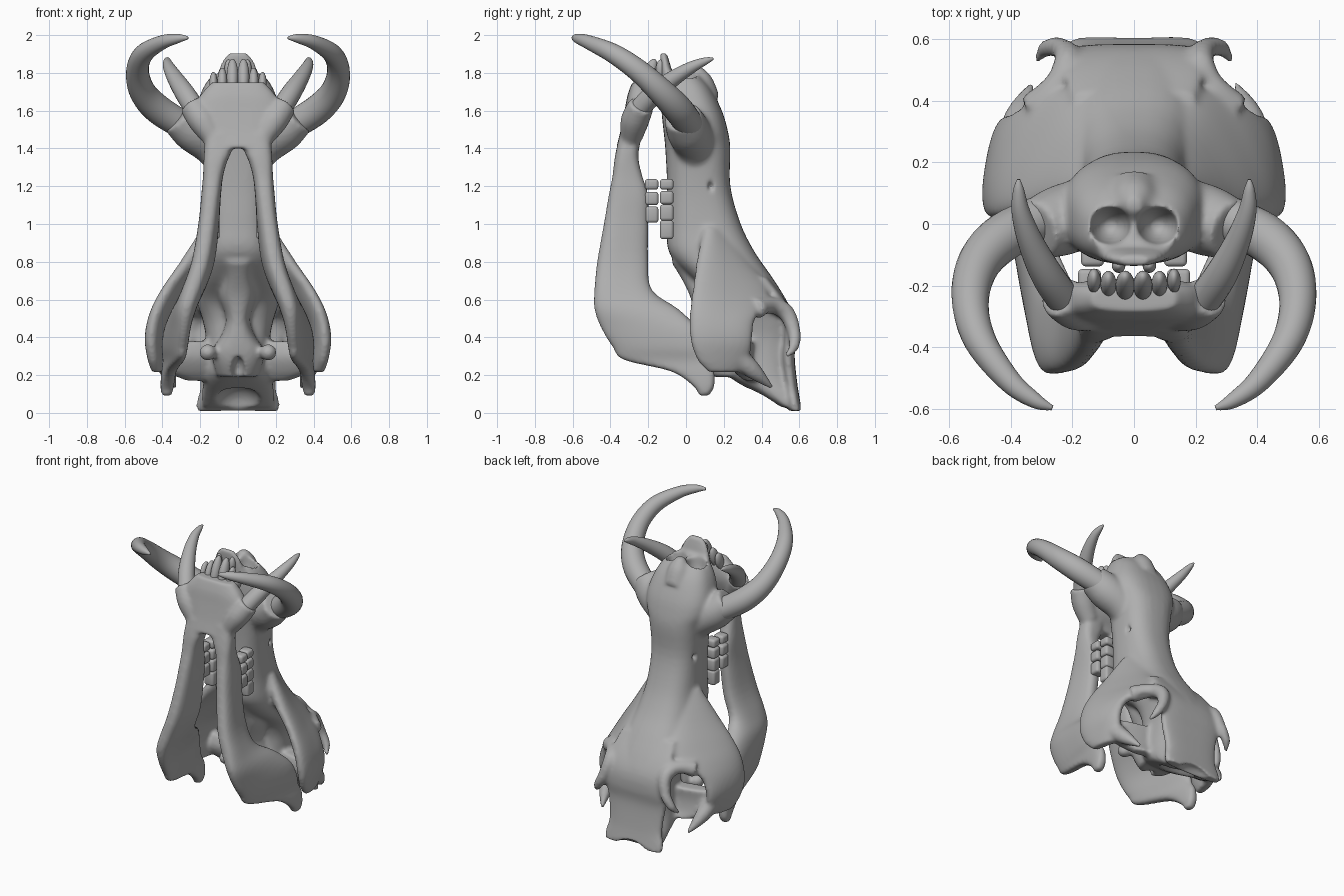
import bpy, bmesh, math
from mathutils import Vector, Matrix

if "Cube" in bpy.data.objects:
    bpy.data.objects.remove(bpy.data.objects["Cube"])

bone = bpy.data.materials.new("bone grey")
bone.diffuse_color = (0.43, 0.43, 0.43, 1)
bone.use_nodes = True
bone.node_tree.nodes["Principled BSDF"].inputs["Base Color"].default_value = bone.diffuse_color
BOTH = (1, -1)


def spline(rows, k=4):
    """Smoothly interpolate rows of numbers."""
    out = []
    for i in range(len(rows) - 1):
        a, b, c, d = (rows[max(0, min(len(rows) - 1, i + j))] for j in (-1, 0, 1, 2))
        for s in range(k):
            u = s / k
            out.append([0.5 * (2 * q + (r - p) * u + (2 * p - 5 * q + 4 * r - w) * u * u
                               + (3 * q - p - 3 * r + w) * u ** 3)
                        for p, q, r, w in zip(a, b, c, d)])
    return out + [list(rows[-1])]


def skin(bm, rings):
    """Join rings of points into a closed tube."""
    rv = [[bm.verts.new(p) for p in r] for r in rings]
    n = len(rv[0])
    for a, b in zip(rv, rv[1:]):
        for i in range(n):
            bm.faces.new((a[i], a[(i + 1) % n], b[(i + 1) % n], b[i]))
    bm.faces.new(rv[0][::-1])
    bm.faces.new(rv[-1])


def slab(bm, rows, sides=(1,), n=2.6, segs=32):
    """Rows are z, start x, start y, end x, end y, half thickness."""
    for s in sides:
        rings = []
        for z, x0, y0, x1, y1, t in spline(rows):
            mid = Vector(((x0 + x1) / 2, (y0 + y1) / 2))
            half = Vector(((x1 - x0) / 2, (y1 - y0) / 2))
            nor = Vector((-half.y, half.x)).normalized() * t
            ring = []
            for i in range(segs):
                c, d = math.cos(math.tau * i / segs), math.sin(math.tau * i / segs)
                p = (mid + half * math.copysign(abs(c) ** (2 / n), c)
                     + nor * math.copysign(abs(d) ** (2 / n), d))
                ring.append((p.x * s, p.y, z))
            rings.append(ring)
        skin(bm, rings)


def tube(bm, rows, sides=BOTH, segs=24):
    """Rows are x, y, z, radius."""
    for s in sides:
        pts = spline(rows, 6)
        pos = [Vector((p[0] * s, p[1], p[2])) for p in pts]
        rings, ref = [], Vector((0.3, 0.9, 0.2))
        for i, p in enumerate(pos):
            tan = (pos[min(i + 1, len(pos) - 1)] - pos[max(i - 1, 0)]).normalized()
            u = tan.cross(ref).normalized()
            v = u.cross(tan).normalized()
            ref = v
            rings.append([p + (u * math.cos(math.tau * j / segs) + v * math.sin(math.tau * j / segs)) * pts[i][3]
                          for j in range(segs)])
        skin(bm, rings)


def ball(bm, at, size, sides=BOTH, tilt=0):
    for s in sides:
        m = (Matrix.Translation((at[0] * s, at[1], at[2])) @ Matrix.Rotation(tilt, 4, 'X')
             @ Matrix.Diagonal((*size, 1)))
        bmesh.ops.create_uvsphere(bm, u_segments=24, v_segments=16, radius=1, matrix=m)


def finish(bm, name):
    bmesh.ops.recalc_face_normals(bm, faces=bm.faces)
    for f in bm.faces:
        f.smooth = True
    me = bpy.data.meshes.new(name)
    bm.to_mesh(me)
    bm.free()
    ob = bpy.data.objects.new(name, me)
    bpy.context.collection.objects.link(ob)
    me.materials.append(bone)
    return ob


def fuse(ob, cutter=None, voxel=0.011, rounds=8):
    """Blend overlapping pieces into one smooth bone, with hollows cut out."""
    def remesh():
        m = ob.modifiers.new("blend", 'REMESH')
        m.mode, m.voxel_size, m.use_smooth_shade = 'VOXEL', voxel, True
    remesh()
    if cutter:
        b = ob.modifiers.new("hollows", 'BOOLEAN')
        b.operation, b.object, b.solver = 'DIFFERENCE', cutter, 'EXACT'
        remesh()
    sm = ob.modifiers.new("soften", 'SMOOTH')
    sm.factor, sm.iterations = 0.5, rounds
    bpy.context.view_layer.update()
    dg = bpy.context.evaluated_depsgraph_get()
    me = bpy.data.meshes.new_from_object(ob.evaluated_get(dg))
    ob.modifiers.clear()
    ob.data = me
    me.materials.clear()
    me.materials.append(bone)
    for f in me.polygons:
        f.material_index, f.use_smooth = 0, True
    if cutter:
        bpy.data.objects.remove(cutter)


# Upper skull: snout and braincase (z, palate y, forehead y, half width)
bm = bmesh.new()
core = [(1.80, -.11, .06, .13), (1.72, -.13, .13, .185), (1.6, -.13, .19, .225), (1.5, -.12, .22, .225),
        (1.4, -.11, .235, .19), (1.2, -.1, .235, .168), (1.0, -.1, .29, .17), (.85, -.09, .365, .19),
        (.72, .02, .455, .21), (.6, .16, .53, .22), (.5, .2, .575, .19), (.4, .2, .575, .17),
        (.3, .2, .565, .17), (.2, .22, .565, .18), (.1, .38, .585, .19), (.03, .5, .6, .19)]
slab(bm, [(z, 0, a, 0, b, t) for z, a, b, t in core])
# Skull base column (z, front y, half width)
column = [(.8, -.08, .12), (.72, -.03, .09), (.62, .02, .1), (.5, .05, .065), (.41, .06, .09),
          (.33, .07, .14), (.26, .09, .13), (.19, .13, .11)]
slab(bm, [(z, 0, a, 0, .36, t) for z, a, t in column])
ball(bm, (.16, .1, .32), (.045, .05, .045))
# Brow and crest plate
plate = [(.72, .4, .2), (.6, .49, .23), (.5, .54, .22), (.4, .55, .235), (.3, .54, .22),
         (.15, .555, .2), (.06, .57, .22), (.01, .58, .22)]
slab(bm, [(z, -w, y, w, y, .035) for z, y, w in plate], n=3)
# Flared cheek plates
slab(bm, [(.98, .08, .2, .18, .1, .04), (.8, .12, .33, .29, .06, .055), (.67, .18, .43, .38, .04, .055),
          (.57, .29, .41, .43, .025, .055), (.48, .38, .36, .455, .02, .05), (.38, .41, .35, .465, .025, .047),
          (.28, .4, .33, .455, .06, .04), (.215, .4, .28, .44, .12, .028)], BOTH, 2.4)
# Orbit rims and cheek spikes
tube(bm, [(.33, .37, .55, .055), (.25, .45, .57, .045), (.215, .53, .53, .045), (.24, .572, .43, .035),
          (.285, .57, .35, .028), (.315, .53, .3, .012)])
tube(bm, [(.39, .27, .3, .06), (.37, .36, .22, .045), (.33, .46, .13, .01)])
# Ear wings joining braincase and cheeks
slab(bm, [(.38, .1, .33, .38, .27, .05), (.3, .1, .32, .41, .25, .055), (.22, .1, .34, .38, .28, .045),
          (.17, .1, .38, .27, .33, .035)], BOTH)
# Upper tusk sockets
tube(bm, [(.07, .05, 1.33, .09), (.15, .04, 1.43, .11), (.24, .01, 1.5, .115), (.32, -.02, 1.57, .098)])
# Nose tips
slab(bm, [(1.66, -.14, -.08, .14, -.08, .05), (1.76, -.12, -.095, .12, -.095, .035),
          (1.85, -.09, -.11, .09, -.11, .025), (1.905, -.05, -.12, .05, -.12, .018)])
tube(bm, [(0, .09, 1.66, .09), (0, .07, 1.76, .07), (0, .055, 1.83, .025)], (1,))
skull = finish(bm, "upper_skull")
# Nostrils, orbits, small cheek holes, base notch, hollow under the crest
bm = bmesh.new()
ball(bm, (.078, -.005, 1.83), (.07, .063, .17))
ball(bm, (.3, .46, .43), (.11, .075, .11))
ball(bm, (.175, .13, 1.2), (.05, .018, .028))
ball(bm, (0, .1, .22), (.035, .08, .08), (1,))
ball(bm, (0, .4, .03), (.13, .13, .12), (1,))
ball(bm, (0, .59, -.05), (.15, .05, .1), (1,))
fuse(skull, finish(bm, "hollow_cutter"))

# Lower jaw: chin block (z, front y, back y, half width)
bm = bmesh.new()
chin = [(1.75, -.285, -.2, .14), (1.68, -.31, -.18, .2), (1.6, -.325, -.18, .235),
        (1.5, -.345, -.21, .2), (1.44, -.36, -.25, .18), (1.4, -.37, -.265, .17)]
slab(bm, [(z, 0, a, 0, b, t) for z, a, b, t in chin], n=3)
# Jaw branches with hinge knobs
slab(bm, [(1.48, .1, -.35, .1, -.23, .07), (1.39, .107, -.37, .105, -.25, .073),
          (1.33, .125, -.38, .115, -.25, .062), (1.25, .135, -.39, .13, -.23, .053),
          (1.15, .145, -.41, .14, -.2, .052), (1.0, .165, -.435, .145, -.2, .053),
          (.8, .2, -.47, .17, -.2, .057), (.65, .245, -.485, .23, -.18, .06),
          (.55, .27, -.485, .3, -.04, .06), (.45, .28, -.45, .36, .06, .05),
          (.35, .29, -.39, .38, .1, .045), (.28, .3, -.33, .38, .12, .035),
          (.22, .35, -.08, .38, .15, .035), (.14, .37, .04, .38, .15, .035),
          (.09, .375, .07, .38, .12, .025)], BOTH, 2.8)
# Lower tusk sockets
tube(bm, [(.13, -.29, 1.46, .06), (.19, -.27, 1.55, .075), (.245, -.235, 1.63, .068)])
fuse(finish(bm, "lower_jaw"))

# Tusks
bm = bmesh.new()
tube(bm, [(.27, .03, 1.51, .075), (.42, -.04, 1.605, .078), (.505, -.13, 1.7, .07), (.532, -.25, 1.81, .06),
          (.5, -.38, 1.9, .052), (.405, -.51, 1.96, .038), (.32, -.575, 1.982, .025), (.265, -.598, 1.985, .008)])
finish(bm, "upper_tusks")
bm = bmesh.new()
tube(bm, [(.21, -.27, 1.58, .055), (.28, -.17, 1.69, .053), (.335, -.06, 1.775, .042),
          (.368, .04, 1.835, .03), (.375, .11, 1.865, .018), (.375, .145, 1.875, .005)])
finish(bm, "lower_tusks")

# Front teeth
bm = bmesh.new()
for x, y, z, r, h in ((.029, -.2, 1.78, .031, .1), (.083, -.195, 1.755, .026, .075), (.13, -.185, 1.745, .022, .062)):
    ball(bm, (x, y, z), (r, .036, h), tilt=-.35)
ball(bm, (.05, -.135, 1.82), (.022, .024, .05))
finish(bm, "incisors")

# Cheek teeth in rows
bm = bmesh.new()
for s in BOTH:
    for y, x, heights in ((-.182, .145, (1.21, 1.135, 1.05)), (-.102, .135, (1.21, 1.14, 1.06, .97))):
        for i, z in enumerate(heights):
            m = (Matrix.Translation((x * s, y, z))
                 @ Matrix.Diagonal((.075, .072, .056 + .015 * i, 1)))
            bmesh.ops.create_cube(bm, size=1, matrix=m)
molars = finish(bm, "molars")
bev = molars.modifiers.new("round", 'BEVEL')
bev.width, bev.segments = 0.016, 3
